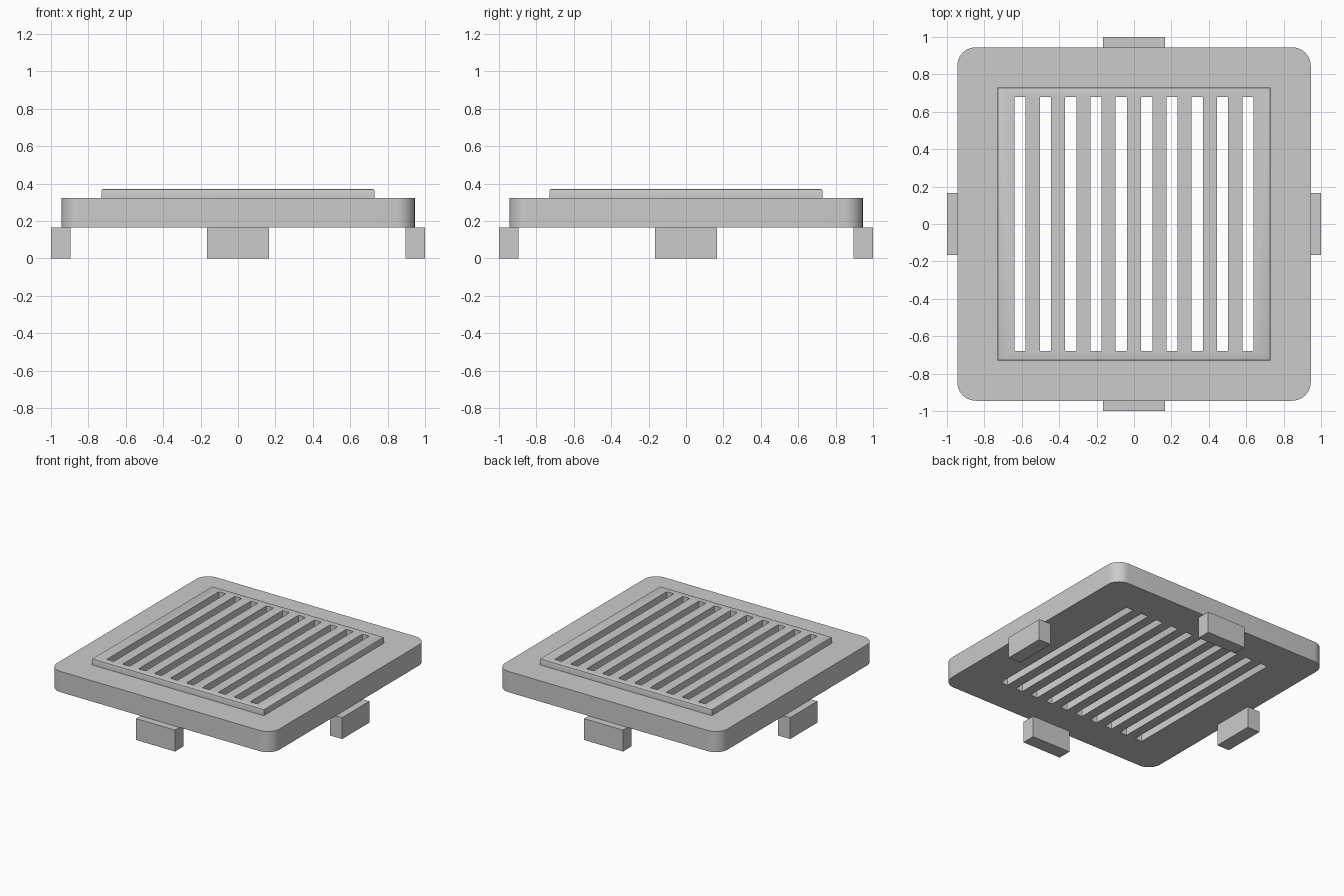
import bpy
import bmesh
from mathutils import Matrix

if "Cube" in bpy.data.objects:
    bpy.data.objects.remove(bpy.data.objects["Cube"], do_unlink=True)

# Single grey material
GREY = (0.6, 0.6, 0.6, 1)
mat = bpy.data.materials.new("Plain grey")
mat.use_nodes = True
mat.diffuse_color = GREY
mat.node_tree.nodes["Principled BSDF"].inputs["Base Color"].default_value = GREY


def bevel(bm, edges, offset, segments):
    bmesh.ops.bevel(bm, geom=edges, offset=offset, offset_type='OFFSET',
                    segments=segments, profile=0.5, affect='EDGES')


def box(name, centre, size, corner=0, segments=1, top=0):
    """Box with optional rounded vertical corners and softened top rim."""
    bm = bmesh.new()
    bmesh.ops.create_cube(bm, size=1, matrix=Matrix.Translation(centre) @ Matrix.Diagonal((*size, 1)))
    if corner:
        bevel(bm, [e for e in bm.edges if abs(e.verts[0].co.z - e.verts[1].co.z) > 1e-4],
              corner, segments)
    if top:
        z = max(v.co.z for v in bm.verts)
        bevel(bm, [e for e in bm.edges if all(abs(v.co.z - z) < 1e-4 for v in e.verts)], top, 2)
    bmesh.ops.recalc_face_normals(bm, faces=bm.faces)
    mesh = bpy.data.meshes.new(name)
    bm.to_mesh(mesh)
    bm.free()
    mesh.materials.append(mat)
    obj = bpy.data.objects.new(name, mesh)
    bpy.context.collection.objects.link(obj)
    return obj


def activate(obj):
    bpy.ops.object.select_all(action='DESELECT')
    obj.select_set(True)
    bpy.context.view_layer.objects.active = obj


# Proportions
BASE, RIM, TOP = 0.164, 0.323, 0.37
SLOTS, PITCH = 10, 0.1353

# Rounded base plate and raised grille panel
plate = box("base_plate", (0, 0, (BASE + RIM) / 2), (1.89, 1.89, RIM - BASE), 0.1, 10)
panel = box("grille_panel", (0, 0, (RIM + TOP) / 2), (1.46, 1.46, TOP - RIM), top=0.008)

# Slots cut right through both
for i in range(SLOTS):
    x = (i - (SLOTS - 1) / 2) * PITCH
    cutter = box("slot_cutter", (x, 0, 0.25), (0.06, 1.36, 0.5), 0.006, 2)
    cutter.hide_render = True
    for obj in (plate, panel):
        activate(obj)
        mod = obj.modifiers.new("slot", 'BOOLEAN')
        mod.operation = 'DIFFERENCE'
        mod.solver = 'EXACT'
        mod.object = cutter
        bpy.ops.object.modifier_apply(modifier=mod.name)
    bpy.data.objects.remove(cutter, do_unlink=True)

for obj in (plate, panel):
    activate(obj)
    bpy.ops.object.shade_smooth_by_angle(angle=0.6)

# Mounting foot at the middle of each side
for side, sign in (("left", 1), ("right", -1)):
    box(side + "_foot", (sign * 0.9475, 0, BASE / 2), (0.105, 0.33, BASE))
for side, sign in (("back", 1), ("front", -1)):
    box(side + "_foot", (0, sign * 0.9475, BASE / 2), (0.33, 0.105, BASE))
